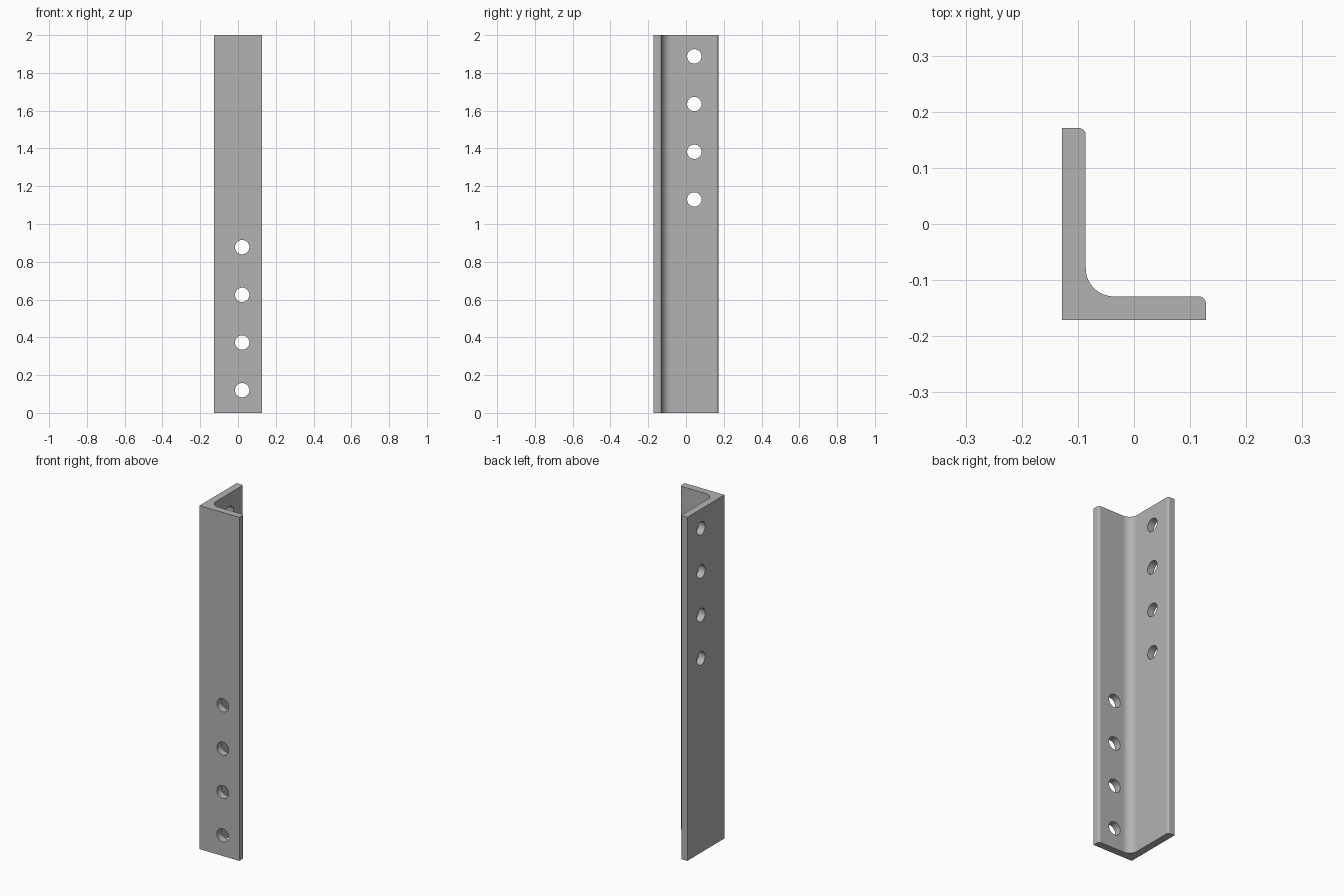
import bpy, bmesh, math
from mathutils import Matrix

cube = bpy.data.objects.get("Cube")
if cube:
    bpy.data.objects.remove(cube, do_unlink=True)

HALF_X, HALF_Y, LENGTH = 0.128, 0.171, 2.0
THICK, FILLET, TOE = 0.042, 0.05, 0.0125
HOLE_RADIUS, PITCH = 0.038, 0.2525

steel = bpy.data.materials.new("steel_grey")
steel.use_nodes = True
steel.diffuse_color = (0.45, 0.45, 0.45, 1)
steel.node_tree.nodes["Principled BSDF"].inputs["Base Color"].default_value = steel.diffuse_color


def arc(cx, cy, radius, start, end, steps):
    """Points along a circular arc, angles in degrees."""
    angles = [math.radians(start + (end - start) * i / steps) for i in range(steps + 1)]
    return [(cx + radius * math.cos(a), cy + radius * math.sin(a)) for a in angles]


def make_object(name, bm):
    mesh = bpy.data.meshes.new(name)
    bmesh.ops.recalc_face_normals(bm, faces=bm.faces)
    bm.to_mesh(mesh)
    bm.free()
    mesh.materials.append(steel)
    obj = bpy.data.objects.new(name, mesh)
    bpy.context.collection.objects.link(obj)
    return obj


# L-shaped section with rounded toes and a filleted inner corner
inner_x, inner_y = THICK - HALF_X, THICK - HALF_Y
section = [(-HALF_X, -HALF_Y), (HALF_X, -HALF_Y)]
section += arc(HALF_X - TOE, inner_y - TOE, TOE, 0, 90, 8)
section += arc(inner_x + FILLET, inner_y + FILLET, FILLET, 270, 180, 16)
section += arc(inner_x - TOE, HALF_Y - TOE, TOE, 0, 90, 8)
section += [(-HALF_X, HALF_Y)]

bm = bmesh.new()
base = bm.faces.new([bm.verts.new((x, y, 0)) for x, y in section])
top = bmesh.ops.extrude_face_region(bm, geom=[base], use_keep_orig=True)["geom"]
bmesh.ops.translate(bm, vec=(0, 0, LENGTH), verts=[v for v in top if isinstance(v, bmesh.types.BMVert)])
angle_bar = make_object("angle_bar", bm)

# Bolt holes: lower row through the front leg, upper row through the side leg
bm = bmesh.new()
rows = [((0.022, -HALF_Y), 0.12, "X"), ((-HALF_X, 0.044), 1.13, "Y")]
for (x, y), first, axis in rows:
    for i in range(4):
        place = Matrix.Translation((x, y, first + i * PITCH)) @ Matrix.Rotation(math.pi / 2, 4, axis)
        bmesh.ops.create_cone(bm, cap_ends=True, segments=48, radius1=HOLE_RADIUS,
                              radius2=HOLE_RADIUS, depth=4 * THICK, matrix=place)
cutter = make_object("hole_cutter", bm)
cutter.hide_render = True

drill = angle_bar.modifiers.new("bolt_holes", "BOOLEAN")
drill.operation, drill.solver, drill.object = "DIFFERENCE", "EXACT", cutter
bpy.ops.object.select_all(action="DESELECT")
angle_bar.select_set(True)
bpy.context.view_layer.objects.active = angle_bar
bpy.ops.object.modifier_apply(modifier=drill.name)
bpy.data.objects.remove(cutter, do_unlink=True)

# Smooth rounds, crisp edges, flat legs
bpy.ops.object.shade_smooth_by_angle(angle=math.radians(30))
flatten = angle_bar.modifiers.new("flat_legs", "WEIGHTED_NORMAL")
flatten.keep_sharp = True
